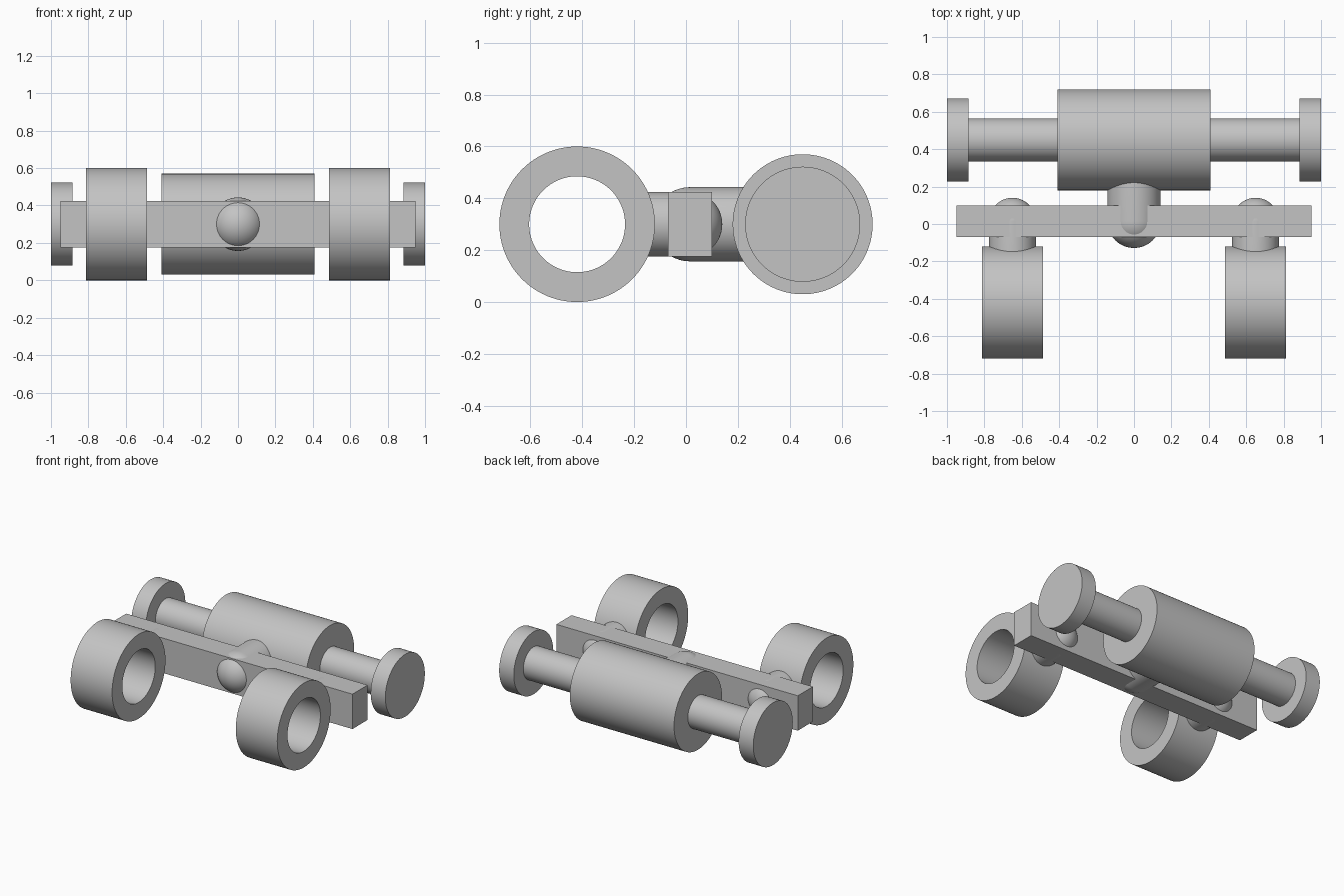
import bpy, bmesh, math
from mathutils import Matrix

cube = bpy.data.objects.get("Cube")
if cube:
    bpy.data.objects.remove(cube, do_unlink=True)

grey = bpy.data.materials.new("plain grey")
grey.use_nodes = True
GREY = (0.55, 0.55, 0.55, 1)
grey.diffuse_color = GREY
grey.node_tree.nodes["Principled BSDF"].inputs["Base Color"].default_value = GREY

AXIS_Z = 0.30      # shared height of every axis
BEAM_Y = 0.015     # middle of the beam
ALONG_X = Matrix.Rotation(math.pi / 2, 4, 'Y')
TO_BACK = Matrix.Rotation(-math.pi / 2, 4, 'X')
TO_FRONT = Matrix.Rotation(math.pi / 2, 4, 'X')


def finish(name, bm, matrix):
    bmesh.ops.remove_doubles(bm, verts=bm.verts, dist=1e-5)
    bmesh.ops.recalc_face_normals(bm, faces=bm.faces)
    bm.transform(matrix)
    mesh = bpy.data.meshes.new(name)
    bm.to_mesh(mesh)
    bm.free()
    mesh.materials.append(grey)
    obj = bpy.data.objects.new(name, mesh)
    bpy.context.collection.objects.link(obj)
    bpy.ops.object.select_all(action='DESELECT')
    obj.select_set(True)
    bpy.context.view_layer.objects.active = obj
    bpy.ops.object.shade_smooth_by_angle(angle=math.radians(35))
    return obj


def lathe(name, profile, turn, x, y, closed=False):
    """Turn a (radius, height) profile about its own axis, then place it."""
    bm = bmesh.new()
    verts = [bm.verts.new((r, 0, h)) for r, h in profile]
    pairs = list(zip(verts, verts[1:]))
    if closed:
        pairs.append((verts[-1], verts[0]))
    edges = [bm.edges.new(p) for p in pairs]
    bmesh.ops.spin(bm, geom=verts + edges, cent=(0, 0, 0), axis=(0, 0, 1),
                   angle=math.tau, steps=96, use_merge=True)
    return finish(name, bm, Matrix.Translation((x, y, AXIS_Z)) @ turn)


def rod(name, radius, length, x, y):
    h = length / 2
    return lathe(name, [(0, -h), (radius, -h), (radius, h), (0, h)], ALONG_X, x, y)


def domed_pin(name, radius, length, turn, x):
    """Cylinder starting inside the beam with a half-sphere on its far end."""
    arc = [i * math.pi / 32 for i in range(17)]
    dome = [(radius * math.sin(a), -radius * math.cos(a)) for a in arc]
    return lathe(name, dome + [(radius, length), (0, length)], turn, x, BEAM_Y)


# Cross beam
bm = bmesh.new()
bmesh.ops.create_cube(bm, size=1)
finish("cross_beam", bm, Matrix.Translation((0, BEAM_Y, AXIS_Z))
       @ Matrix.Diagonal((1.9, 0.17, 0.248, 1)))

# Rear roller, axle and end discs
ROLLER_Y = 0.45
rod("roller", 0.27, 0.82, 0, ROLLER_Y)
rod("axle", 0.115, 1.8, 0, ROLLER_Y)
domed_pin("center_pin", 0.143, 0.25, TO_BACK, 0)

# Mirrored end discs, front rings and ring pins
for side, s in (("left", 1), ("right", -1)):
    rod(side + "_end_disc", 0.222, 0.115, s * 0.9425, ROLLER_Y)
    w = 0.163
    lathe(side + "_ring", [(0.185, -w), (0.3, -w), (0.3, w), (0.185, w)],
          ALONG_X, s * 0.65, -0.42, closed=True)
    domed_pin(side + "_ring_pin", 0.125, 0.19, TO_FRONT, s * 0.65)
